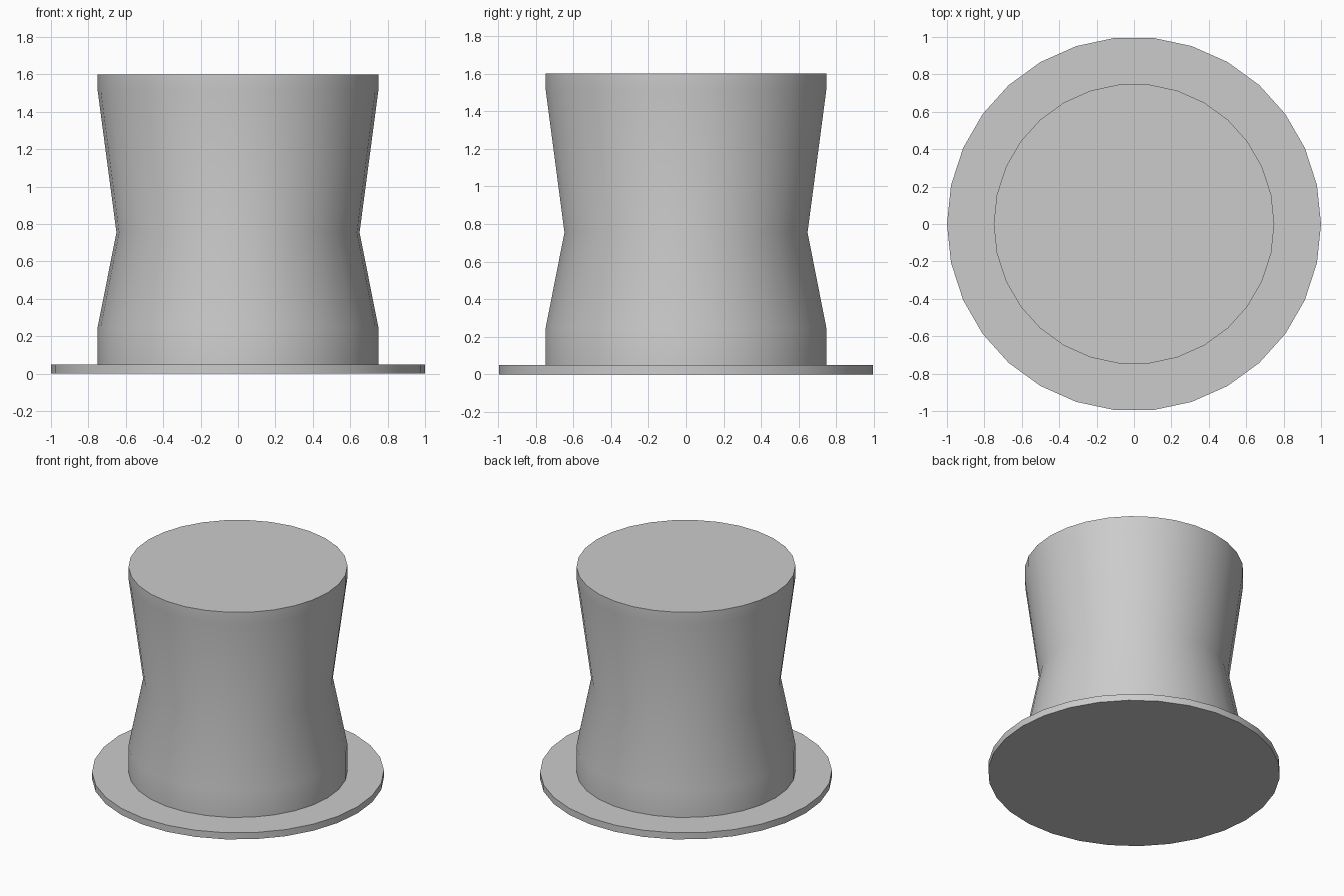
import bpy, math

cube = bpy.data.objects.get("Cube")
if cube:
    bpy.data.objects.remove(cube, do_unlink=True)

SIDES = 30

grey = bpy.data.materials.new("plain_grey")
grey.use_nodes = True
COLOUR = (0.6, 0.6, 0.6, 1)
grey.diffuse_color = COLOUR
grey.node_tree.nodes["Principled BSDF"].inputs["Base Color"].default_value = COLOUR


def turned(name, profile):
    """Closed solid of revolution from (radius, height) pairs."""
    verts, faces = [], []
    for r, z in profile:
        for i in range(SIDES):
            a = math.tau * i / SIDES
            verts.append((r * math.cos(a), r * math.sin(a), z))
    for k in range(len(profile) - 1):
        low, high = k * SIDES, (k + 1) * SIDES
        for i in range(SIDES):
            j = (i + 1) % SIDES
            faces.append((low + i, low + j, high + j, high + i))
    faces.append(tuple(reversed(range(SIDES))))
    faces.append(tuple(range(len(verts) - SIDES, len(verts))))
    mesh = bpy.data.meshes.new(name)
    mesh.from_pydata(verts, [], faces)
    mesh.materials.append(grey)
    obj = bpy.data.objects.new(name, mesh)
    bpy.context.collection.objects.link(obj)
    bpy.ops.object.select_all(action='DESELECT')
    obj.select_set(True)
    bpy.context.view_layer.objects.active = obj
    bpy.ops.object.shade_smooth_by_angle(angle=math.radians(40))
    return obj


# Flat round brim
turned("brim", [(1, 0), (1, 0.05)])

# Tall crown, pinched at the waist, with straight bands at both ends
turned("crown", [(0.75, 0.05), (0.75, 0.25), (0.65, 0.755), (0.75, 1.51), (0.75, 1.6)])
